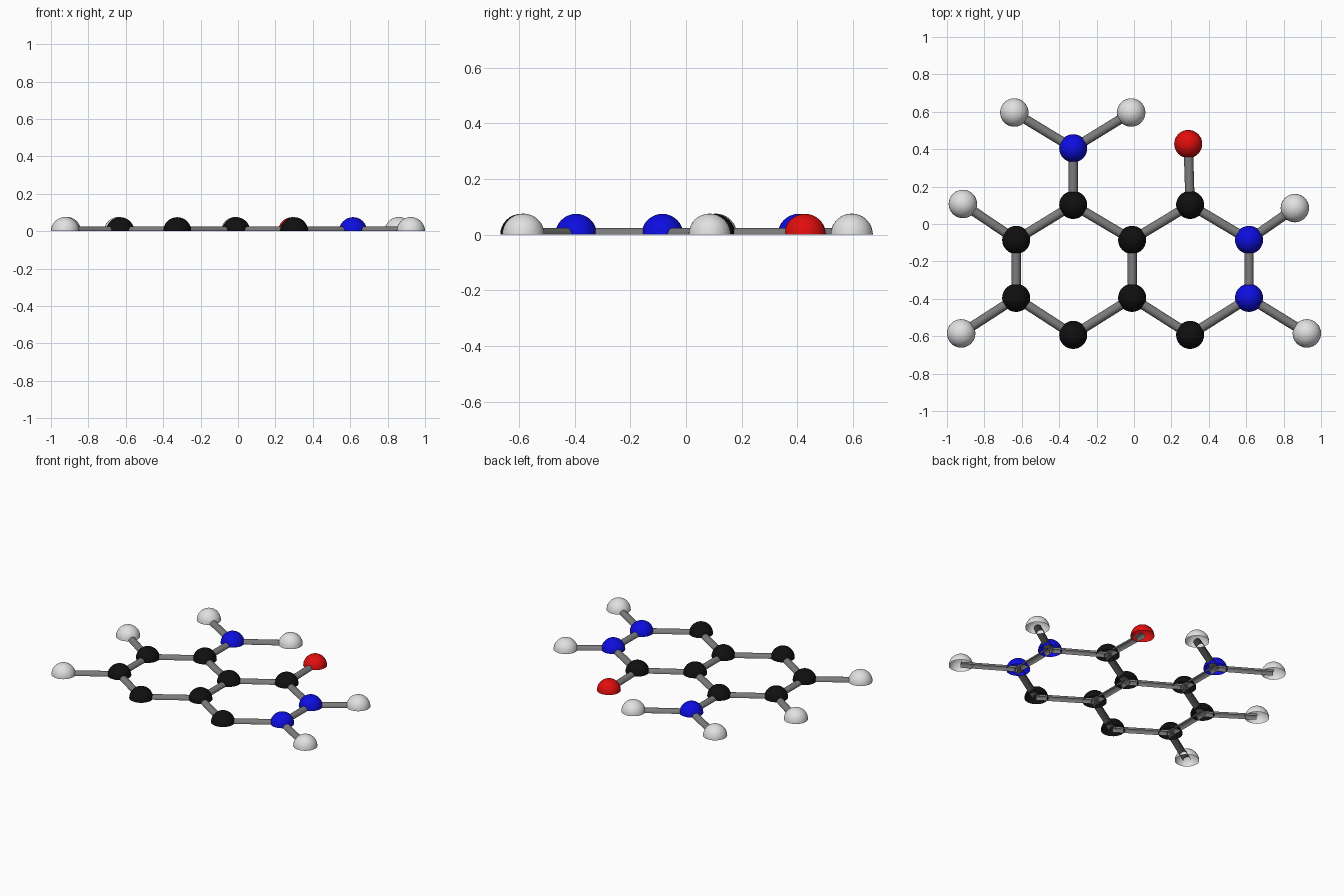
import bpy, bmesh, math
from itertools import combinations
from mathutils import Vector, Matrix

cube = bpy.data.objects.get("Cube")
if cube:
    bpy.data.objects.remove(cube, do_unlink=True)

BOND_RADIUS = 0.025
BOND_REACH = 0.42


def material(name, rgb):
    m = bpy.data.materials.new(name)
    m.use_nodes = True
    m.diffuse_color = (*rgb, 1)
    m.node_tree.nodes["Principled BSDF"].inputs["Base Color"].default_value = (*rgb, 1)
    return m


def half_mesh(name, bm, mat):
    """Keep only the part above the ground, leaving the underside open."""
    bmesh.ops.bisect_plane(bm, geom=bm.verts[:] + bm.edges[:] + bm.faces[:], dist=1e-5,
                           plane_co=(0, 0, 0), plane_no=(0, 0, 1), clear_inner=True)
    for f in bm.faces:
        f.smooth = True
    mesh = bpy.data.meshes.new(name)
    bm.to_mesh(mesh)
    bm.free()
    mesh.materials.append(mat)
    return mesh


def dome(name, radius, mat):
    bm = bmesh.new()
    bmesh.ops.create_uvsphere(bm, u_segments=32, v_segments=16, radius=radius)
    return half_mesh(name, bm, mat)


def half_tube(name, length, mat):
    bm = bmesh.new()
    bmesh.ops.create_cone(bm, cap_ends=False, segments=24, radius1=BOND_RADIUS,
                          radius2=BOND_RADIUS, depth=length,
                          matrix=Matrix.Rotation(math.pi / 2, 4, 'Y'))
    return half_mesh(name, bm, mat)


def place(name, mesh, location, angle=0):
    ob = bpy.data.objects.new(name, mesh)
    ob.location = location
    ob.rotation_euler.z = angle
    bpy.context.collection.objects.link(ob)
    return ob


# Atom kinds
domes = {
    "carbon": dome("carbon_dome", 0.075, material("black", (0.005, 0.005, 0.005))),
    "nitrogen": dome("nitrogen_dome", 0.075, material("blue", (0.004, 0.004, 0.75))),
    "oxygen": dome("oxygen_dome", 0.075, material("red", (0.75, 0.004, 0.004))),
    "hydrogen": dome("hydrogen_dome", 0.076, material("white", (0.75, 0.75, 0.75))),
}
bond_grey = material("grey", (0.2, 0.2, 0.2))

# Atom positions seen from above
layout = {
    "carbon": [(-0.63, -0.085), (-0.63, -0.395), (-0.325, 0.102), (-0.325, -0.593),
               (-0.01, -0.085), (-0.01, -0.395), (0.30, 0.102), (0.30, -0.593)],
    "nitrogen": [(0.615, -0.085), (0.615, -0.395), (-0.325, 0.405)],
    "oxygen": [(0.29, 0.428)],
    "hydrogen": [(-0.64, 0.596), (-0.015, 0.596), (-0.915, 0.107),
                 (-0.924, -0.585), (0.86, 0.085), (0.924, -0.585)],
}

# Atoms
atoms = []
for kind, spots in layout.items():
    for i, (x, y) in enumerate(spots, 1):
        p = Vector((x, y, 0))
        place(f"{kind}_atom_{i}", domes[kind], p)
        atoms.append((kind in ("oxygen", "hydrogen"), p))

# Bonds join near neighbours, but never two end atoms
count = 0
for (end_a, a), (end_b, b) in combinations(atoms, 2):
    d = b - a
    if d.length < BOND_REACH and not (end_a and end_b):
        count += 1
        name = f"bond_{count}"
        place(name, half_tube(name, d.length, bond_grey), (a + b) / 2, math.atan2(d.y, d.x))
